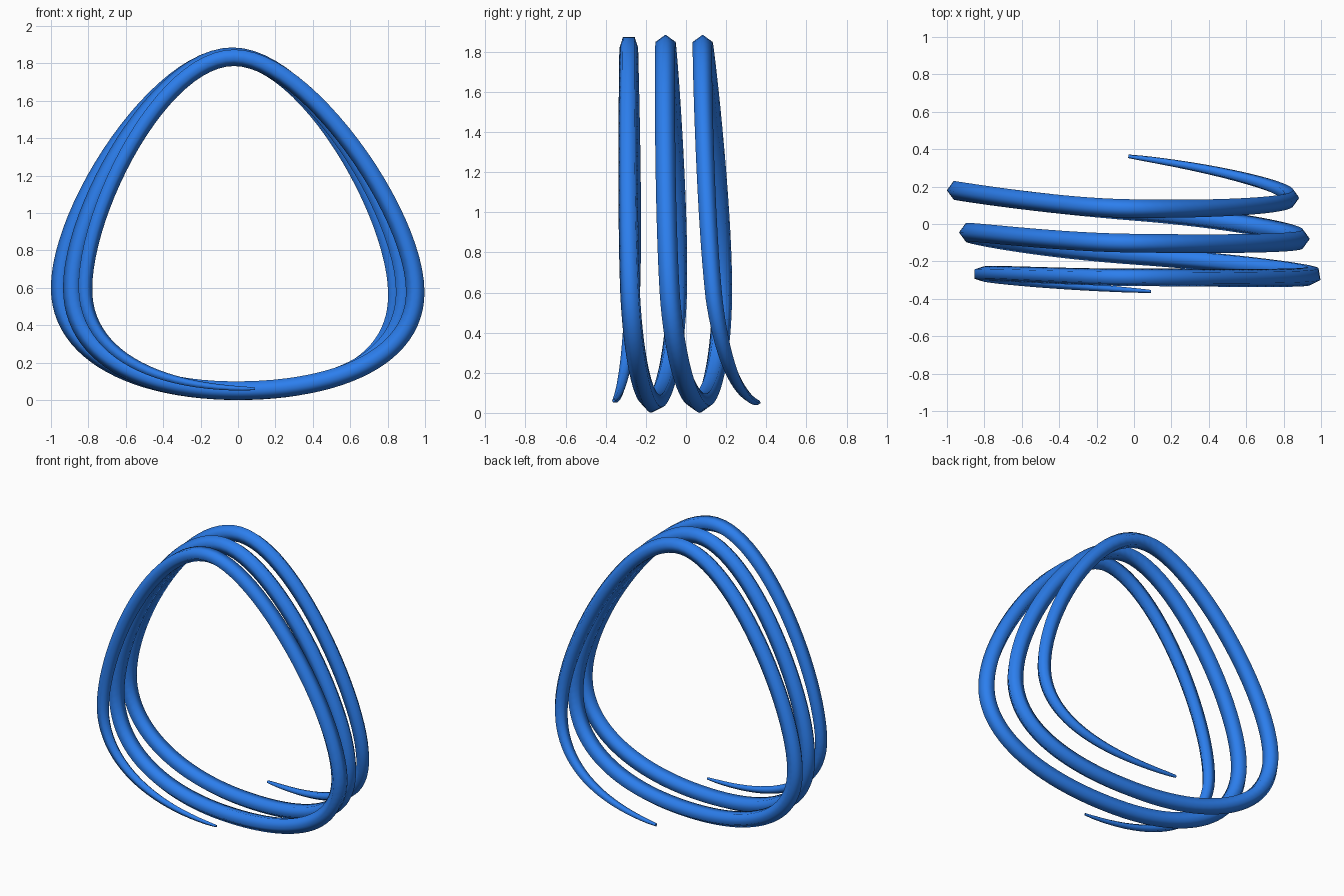
import bpy, bmesh, math
from mathutils import Vector
from mathutils.geometry import interpolate_bezier

if "Cube" in bpy.data.objects:
    bpy.data.objects.remove(bpy.data.objects["Cube"])

STEPS, SIDES = 24, 5

# Coil path, one stop per quarter turn (bottom, left, top, right ...): x, y, z, radius
stops = [
    (0.09, -0.36, 0.06, 0.008), (-0.82, -0.268, 0.6, 0.041),
    (-0.02, -0.285, 1.835, 0.049), (0.95, -0.275, 0.58, 0.0525),
    (0.0, -0.165, 0.053, 0.0525), (-0.883, -0.045, 0.6, 0.0525),
    (-0.03, -0.102, 1.833, 0.0525), (0.887, -0.08, 0.58, 0.0525),
    (0.0, 0.068, 0.053, 0.0525), (-0.948, 0.18, 0.6, 0.0525),
    (-0.03, 0.083, 1.833, 0.052), (0.838, 0.14, 0.57, 0.044),
    (-0.03, 0.362, 0.052, 0.01),
]
last = len(stops) - 1


def handles(k):
    """Incoming and outgoing bezier handles of a quarter stop."""
    p = Vector(stops[k][:3])
    lo, hi = max(k - 1, 0), min(k + 1, last)
    dy = (stops[hi][1] - stops[lo][1]) / (3 * (hi - lo))
    # bottom runs left, left side runs up, top runs right, right side runs down
    before, after = [
        (Vector((0.54, 0, 0)), Vector((-0.54, 0, 0))),
        (Vector((0, 0, -0.35)), Vector((0, 0, 0.42))),
        (Vector((-0.39, 0, 0)), Vector((0.39, 0, 0))),
        (Vector((0, 0, 0.42)), Vector((0, 0, -0.35))),
    ][k % 4]
    step = Vector((0, dy, 0))
    return p, p + before - step, p + after + step


# Sample the path and its radius, with rounded-off tapers at both tips
path = []
for k in range(last):
    p, _, out = handles(k)
    q, inc, _ = handles(k + 1)
    pts = interpolate_bezier(p, out, inc, q, STEPS + 1)
    for i in range(STEPS + (k == last - 1)):
        t = i / STEPS
        w = t ** 0.65 if k == 0 else 1 - (1 - t) ** 0.65 if k == last - 1 else t
        path.append((pts[i], stops[k][3] * (1 - w) + stops[k + 1][3] * w, k + t))

# Sweep a five-sided section along the path
bm = bmesh.new()
rings = []
for i, (p, r, turn) in enumerate(path):
    tangent = (path[min(i + 1, len(path) - 1)][0] - path[max(i - 1, 0)][0]).normalized()
    outward = Vector((-tangent.z, 0, tangent.x)).normalized()
    side = tangent.cross(outward)
    phase = math.radians(36) * min(max((4.6 - turn) / 2.2, 0), 1)
    ring = []
    for s in range(SIDES):
        a = phase + 2 * math.pi * s / SIDES
        ring.append(bm.verts.new(p + r * (math.cos(a) * outward + math.sin(a) * side)))
    rings.append(ring)
for a, b in zip(rings, rings[1:]):
    for s in range(SIDES):
        n = (s + 1) % SIDES
        bm.faces.new((a[s], a[n], b[n], b[s]))
bm.faces.new(rings[0])
bm.faces.new(rings[-1])
bmesh.ops.recalc_face_normals(bm, faces=bm.faces)

mesh = bpy.data.meshes.new("triangular_coil")
bm.to_mesh(mesh)
bm.free()
coil = bpy.data.objects.new("triangular_coil", mesh)
bpy.context.collection.objects.link(coil)

# Blue finish
blue = bpy.data.materials.new("blue")
blue.diffuse_color = (0.025, 0.21, 0.85, 1)
blue.use_nodes = True
blue.node_tree.nodes["Principled BSDF"].inputs["Base Color"].default_value = blue.diffuse_color
mesh.materials.append(blue)

# Soft shading around the section, sharp only at the tip caps
bpy.context.view_layer.objects.active = coil
coil.select_set(True)
bpy.ops.object.shade_smooth_by_angle(angle=math.radians(80))
